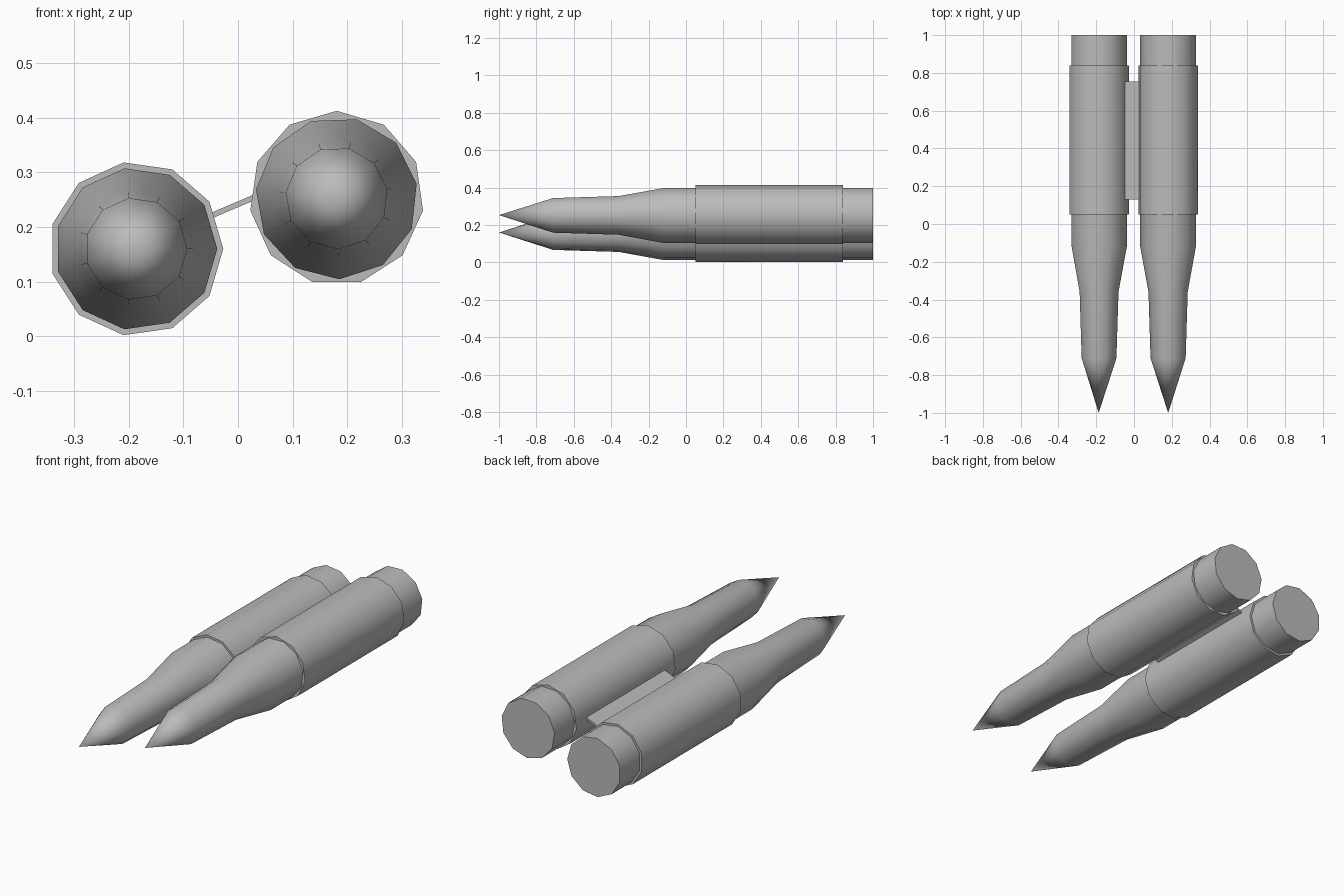
import bpy, math
from mathutils import Matrix

if "Cube" in bpy.data.objects:
    bpy.data.objects.remove(bpy.data.objects["Cube"])

SIDES = 11

grey = bpy.data.materials.new("light_grey")
grey.diffuse_color = (0.5, 0.5, 0.5, 1)
grey.use_nodes = True
grey.node_tree.nodes["Principled BSDF"].inputs["Base Color"].default_value = grey.diffuse_color


def finish(name, verts, faces, smooth):
    mesh = bpy.data.meshes.new(name)
    mesh.from_pydata(verts, [], faces)
    mesh.materials.append(grey)
    obj = bpy.data.objects.new(name, mesh)
    bpy.context.collection.objects.link(obj)
    if smooth:
        bpy.ops.object.select_all(action='DESELECT')
        obj.select_set(True)
        bpy.context.view_layer.objects.active = obj
        bpy.ops.object.shade_smooth_by_angle(angle=math.radians(40))
    return obj


def lathe(name, cx, cz, phase, profile):
    """Turn (y, radius) points around an axis along y; radius 0 is a tip."""
    verts, faces, rings = [], [], []
    for y, r in profile:
        n = SIDES if r > 0 else 1
        rings.append(list(range(len(verts), len(verts) + n)))
        for i in range(n):
            a = math.radians(phase) + 2 * math.pi * i / SIDES
            verts.append((cx + r * math.cos(a), y, cz + r * math.sin(a)))
    for a, b in zip(rings, rings[1:]):
        for i in range(SIDES):
            j = (i + 1) % SIDES
            if len(a) == 1:
                faces.append((a[0], b[i], b[j]))
            else:
                faces.append((a[i], b[i], b[j], a[j]))
    if len(rings[0]) > 1:
        faces.append(rings[0])
    faces.append(rings[-1][::-1])
    return finish(name, verts, faces, True)


# Pointed bodies and the wider sleeves around them
body = [(-1, 0), (-0.71, 0.094), (-0.36, 0.105), (-0.12, 0.149), (1, 0.149)]
sleeve = [(0.05, 0.16), (0.84, 0.16)]
for side, cx, cz, body_phase, sleeve_phase in (
        ("left", -0.187, 0.16, 0, 0), ("right", 0.181, 0.253, -88, 90)):
    lathe(side + "_body", cx, cz, body_phase, body)
    lathe(side + "_sleeve", cx, cz, sleeve_phase, sleeve)

# Thin sloping plate joining the two sleeves
box = [(x, y, z) for x in (-0.06, 0.06) for y in (-0.3125, 0.3125)
       for z in (-0.005, 0.005)]
quads = [(0, 1, 3, 2), (4, 6, 7, 5), (0, 4, 5, 1),
         (2, 3, 7, 6), (0, 2, 6, 4), (1, 5, 7, 3)]
plate = finish("joining_plate", box, quads, False)
plate.data.transform(Matrix.Translation((-0.011, 0.443, 0.237))
                     @ Matrix.Rotation(math.radians(-23), 4, 'Y'))
